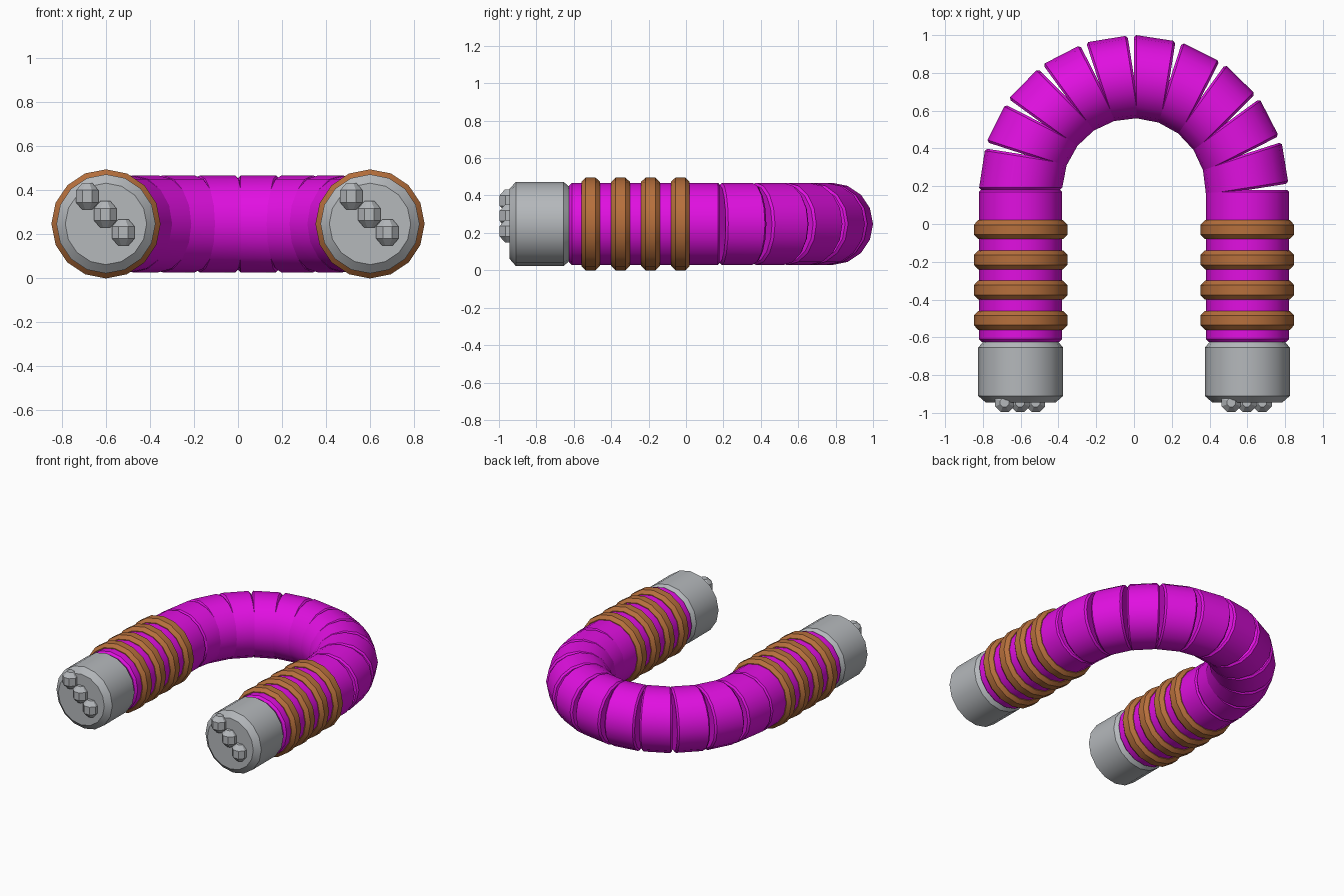
import bpy, bmesh, math
from mathutils import Vector, Matrix

SIDES = 16
HEIGHT = 0.248      # height of the tube's centre line
BEND = 0.6          # radius of the bend
BEND_Y = 0.18       # where the bend starts
TUBE = 0.22         # tube radius

if "Cube" in bpy.data.objects:
    bpy.data.objects.remove(bpy.data.objects["Cube"], do_unlink=True)


def material(name, rgb):
    m = bpy.data.materials.new(name)
    m.use_nodes = True
    m.diffuse_color = (*rgb, 1)
    bsdf = m.node_tree.nodes["Principled BSDF"]
    bsdf.inputs["Base Color"].default_value = (*rgb, 1)
    bsdf.inputs["Roughness"].default_value = 0.6
    return m


magenta = material("magenta", (0.75, 0.005, 0.75))
copper = material("copper brown", (0.47, 0.16, 0.045))
grey = material("light grey", (0.46, 0.48, 0.5))


def loft(name, rings, mat, sides=SIDES, turn=0.0):
    """Capped skin over rings given as (centre, axis, radius)."""
    bm = bmesh.new()
    loops = []
    for centre, axis, radius in rings:
        axis = Vector(axis).normalized()
        up = Vector((0, 0, 1)) if abs(axis.z) < 0.9 else Vector((0, 1, 0))
        side = axis.cross(up)
        loop = []
        for i in range(sides):
            a = 2 * math.pi * i / sides + turn
            p = Vector(centre) + radius * (up * math.cos(a) + side * math.sin(a))
            loop.append(bm.verts.new(p))
        loops.append(loop)
    for a, b in zip(loops, loops[1:]):
        for i in range(sides):
            j = (i + 1) % sides
            bm.faces.new((a[i], a[j], b[j], b[i]))
    bm.faces.new(loops[0])
    bm.faces.new(loops[-1])
    bmesh.ops.recalc_face_normals(bm, faces=bm.faces[:])
    mesh = bpy.data.meshes.new(name)
    bm.to_mesh(mesh)
    bm.free()
    mesh.materials.append(mat)
    ob = bpy.data.objects.new(name, mesh)
    bpy.context.collection.objects.link(ob)
    bpy.ops.object.select_all(action='DESELECT')
    ob.select_set(True)
    bpy.context.view_layer.objects.active = ob
    bpy.ops.object.shade_smooth_by_angle(angle=math.radians(30))
    return ob


def along_y(name, x, profile, mat):
    return loft(name, [((x, y, HEIGHT), (0, 1, 0), r) for y, r in profile], mat)


# Straight arms with bands, end caps and studs
for label, x in (("left", BEND), ("right", -BEND)):
    along_y(label + "_arm", x, [(-0.625, 0.205), (-0.61, TUBE),
                                (BEND_Y - 0.01, TUBE), (BEND_Y, 0.21)], magenta)
    for n in range(4):
        y = -0.03 - 0.16 * n
        along_y(f"{label}_band_{n + 1}", x,
                [(y - 0.05, 0.2), (y - 0.05, 0.225), (y - 0.026, HEIGHT),
                 (y + 0.026, HEIGHT), (y + 0.05, 0.225), (y + 0.05, 0.2)], copper)
    along_y(label + "_end_cap", x, [(-0.945, 0.185), (-0.91, 0.225),
                                    (-0.655, 0.225), (-0.625, 0.2)], grey)
    for n in range(3):
        centre = Vector((x - 0.085 + 0.082 * n, -0.945, 0.373 - 0.082 * n))
        loft(f"{label}_stud_{n + 1}",
             [(centre + Vector((0, 0, h)), (0, 0, 1), r)
              for h, r in ((-0.06, 0.025), (-0.028, 0.055), (0.028, 0.055), (0.06, 0.025))],
             grey, sides=8, turn=math.pi / 8)


# Bend made of straight sections that open like wedges on the outside
def arc(angle):
    return Vector((-BEND * math.cos(angle), BEND_Y + BEND * math.sin(angle), HEIGHT))


SECTIONS = 10
step = math.pi / SECTIONS
for k in range(SECTIONS):
    a = k * step
    start, end = arc(a), arc(a + step)
    tangent = Vector((math.sin(a), math.cos(a), 0))
    chord = (end - start).normalized()
    loft(f"bend_section_{k + 1}",
         [(start, tangent, TUBE - 0.012), (start + tangent * 0.012, tangent, TUBE),
          (end - chord * 0.012, chord, TUBE), (end, chord, TUBE - 0.012)], magenta)
